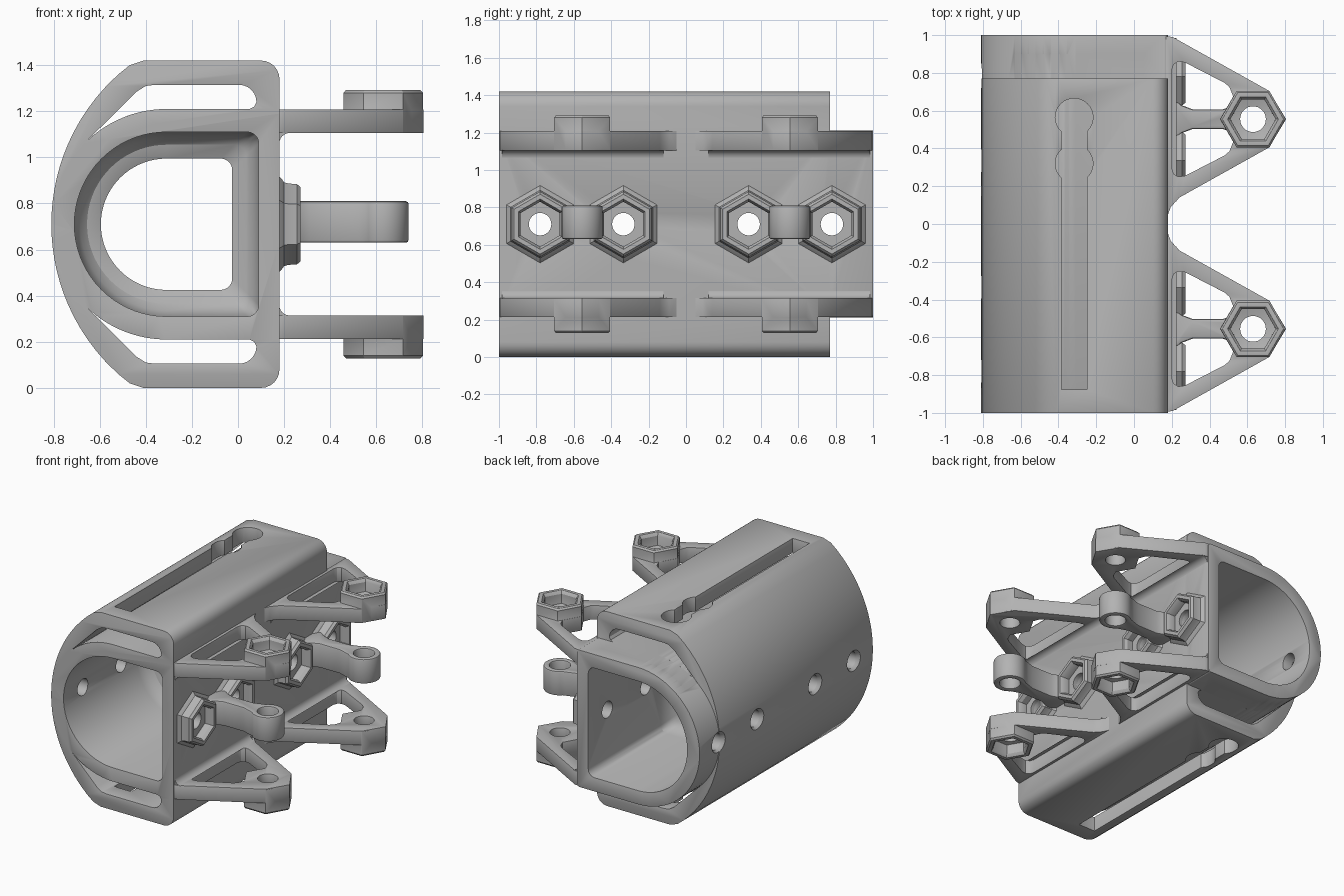
import bpy, bmesh
from math import cos, sin, radians, sqrt

cube = bpy.data.objects.get("Cube")
if cube:
    bpy.data.objects.remove(cube, do_unlink=True)

grey = bpy.data.materials.new("plain grey")
grey.use_nodes = True
GREY = (0.45, 0.45, 0.45, 1)
grey.diffuse_color = GREY
grey.node_tree.nodes["Principled BSDF"].inputs["Base Color"].default_value = GREY

MID = 0.71    # height of the symmetry plane
LUG_Y = 0.555  # lug position along the body
PIN_X = 0.63   # pin hole position


def arc(cx, cy, r, a0, a1, n):
    return [(cx + r * cos(radians(a0 + (a1 - a0) * i / n)),
             cy + r * sin(radians(a0 + (a1 - a0) * i / n))) for i in range(n + 1)]


def ring(cx, cy, r, n=32, turn=0):
    return arc(cx, cy, r, turn, turn + 360, n)[:-1]


def loft(name, sections, axis):
    """Closed solid through (outline, distance) sections along an axis."""
    place = {"x": lambda u, v, d: (d, u, v),
             "y": lambda u, v, d: (u, d, v),
             "z": lambda u, v, d: (u, v, d)}[axis]
    bm = bmesh.new()
    rows = [[bm.verts.new(place(u, v, d)) for u, v in pts] for pts, d in sections]
    n = len(rows[0])
    for a, b in zip(rows, rows[1:]):
        for i in range(n):
            bm.faces.new((a[i], a[(i + 1) % n], b[(i + 1) % n], b[i]))
    bm.faces.new(rows[0])
    bm.faces.new(rows[-1])
    bmesh.ops.recalc_face_normals(bm, faces=bm.faces)
    mesh = bpy.data.meshes.new(name)
    bm.to_mesh(mesh)
    bm.free()
    mesh.materials.append(grey)
    obj = bpy.data.objects.new(name, mesh)
    bpy.context.collection.objects.link(obj)
    return obj


def prism(name, pts, axis, lo, hi):
    return loft(name, [(pts, lo), (pts, hi)], axis)


def bake(obj):
    deps = bpy.context.evaluated_depsgraph_get()
    mesh = bpy.data.meshes.new_from_object(obj.evaluated_get(deps))
    obj.modifiers.clear()
    obj.data = mesh


def combine(obj, operation, *others):
    for other in others:
        mod = obj.modifiers.new("combine", "BOOLEAN")
        mod.operation, mod.solver, mod.object = operation, "EXACT", other
        bake(obj)
        bpy.data.objects.remove(other, do_unlink=True)


def finish(obj, width):
    if width:
        mod = obj.modifiers.new("soft edges", "BEVEL")
        mod.width, mod.segments = width, 2
        mod.limit_method, mod.angle_limit = "ANGLE", radians(40)
        bake(obj)
    bpy.ops.object.select_all(action="DESELECT")
    obj.select_set(True)
    bpy.context.view_layer.objects.active = obj
    bpy.ops.object.shade_smooth_by_angle(angle=radians(30))


def flip(pts):
    return [(x, 2 * MID - z) for x, z in reversed(pts)]


def d_shape(r, right, corner):
    top = arc(right - corner, MID + r - corner, corner, 0, 90, 6)
    return flip(top) + top + arc(-0.31, MID, r, 90, 270, 36)


# Body: bowed outer shell around a longer D-shaped tube
R = 0.873
bow = [(R - 0.81 - sqrt(R * R - h * h), MID + h)
       for h in [0.65 - 0.05 * i for i in range(27)]]
top = arc(0.1, 1.34, 0.08, 0, 90, 6) + [(-0.41, 1.42), (-0.47, 1.4)]
shell = flip(top) + top + bow
shell = [(x, min(max(z, 0), 1.42)) for x, z in shell]
body = prism("body", shell, "y", -1, 0.77)
combine(body, "UNION", prism("tube", d_shape(0.5, 0.18, 0.02), "y", -1, 1))

# Bore with a filleted stop in the middle
steps = [(1.1, 0), (0.16, 0), (0.1, 0.025), (0.07, 0.055), (0.055, 0.115)]
steps = [(-y, t) for y, t in steps] + [(y, t) for y, t in reversed(steps)]
combine(body, "DIFFERENCE",
        loft("bore", [(d_shape(0.4 - t, 0.09 - t, 0.05), y) for y, t in steps], "y"))

# Openings between shell and tube, and keyhole slots in the shell
gap = arc(-0.31, MID, 0.5, 90, 133, 12) + [(-0.44, 1.285), (-0.4, 1.31), (-0.36, 1.315)]
gap += arc(0.005, 1.24, 0.075, 90, 0, 6) + [(0.07, 1.22), (0.05, 1.21)]
for side, outline in ((1, gap), (-1, flip(gap))):
    combine(body, "DIFFERENCE", prism("gap", outline, "y", -1.1, 0.9))
    lo, hi = MID + side * 0.56, MID + side * 0.8
    slot = [(-0.385, -0.875), (-0.25, -0.875), (-0.25, 0.56), (-0.385, 0.56)]
    combine(body, "DIFFERENCE", prism("slot", slot, "z", lo, hi),
            *[prism("keyhole", ring(-0.317, y, 0.1), "z", lo, hi) for y in (0.32, 0.565)])

# Screw holes across the body, with hexagonal nut pads
for y in (-0.78, -0.335, 0.335, 0.78):
    hole = [(0.09, -0.83), (0.06, -0.785), (0.06, 0.4)]
    combine(body, "DIFFERENCE", loft("hole", [(ring(y, MID, r), x) for r, x in hole], "x"))
    shape = [(0.215, 0.172), (0.2, 0.187), (0.182, 0.2), (0.176, 0.22),
             (0.175, 0.255), (0.16, 0.272)]
    pad = loft("nut_pad", [(ring(y, MID, r, 6, 30), x) for r, x in shape], "x")
    recess = [(0.12, 0.205), (0.12, 0.25), (0.14, 0.28)]
    combine(pad, "DIFFERENCE",
            loft("recess", [(ring(y, MID, r, 6, 30), x) for r, x in recess], "x"),
            prism("hole", ring(y, MID, 0.06), "x", 0, 0.4))
    finish(pad, 0)
finish(body, 0.012)

# Half outlines of the ear, its window and the middle lug, relative to the lug line
EAR = [(0.165, 0.505), (0.18, 0.505), (0.195, 0.465), (0.24, 0.415), (0.715, 0.15), (0.805, 0)]
REAR = [(0.165, 0.44), (0.205, 0.435), (0.715, 0.15)]
WINDOW = [(0.455, 0), (0.525, 0.12), (0.505, 0.17), (0.48, 0.192), (0.27, 0.3),
          (0.235, 0.305), (0.21, 0.29), (0.2, 0.26)]
LUG = [(0.165, 0.15), (0.2, 0.12), (0.25, 0.075), (0.31, 0.052), (0.47, 0.052), (0.525, 0.07)]

for sy in (1, -1):
    cy = sy * LUG_Y

    # Middle lug with a round eye
    half = LUG + arc(PIN_X, 0, 0.11, 135, 0, 14)
    outline = [(x, cy + y) for x, y in half] + [(x, cy - y) for x, y in half[-2::-1]]
    lug = prism("middle_lug", outline, "z", 0.63, 0.81)
    combine(lug, "DIFFERENCE", prism("eye", ring(PIN_X, cy, 0.068), "z", 0, 1.4))
    finish(lug, 0.012)

    # Upper and lower ears with hexagonal bosses
    for sz in (1, -1):
        def z(h):
            return MID + sz * h

        outline = [(x, cy - sy * y) for x, y in EAR]
        outline += [(x, cy + sy * y) for x, y in reversed(REAR)]
        ear = prism("upper_ear" if sz > 0 else "lower_ear", outline, "z", z(0.395), z(0.497))
        window = [(x, cy + y) for x, y in WINDOW] + [(x, cy - y) for x, y in WINDOW[:0:-1]]
        combine(ear, "DIFFERENCE", prism("window", window, "z", 0, 1.5))
        boss = [(0.173, 0.4), (0.173, 0.57), (0.162, 0.582)]
        combine(ear, "UNION", loft("boss", [(ring(PIN_X, cy, r, 6), z(h)) for r, h in boss], "z"))
        recess = [(0.12, 0.49), (0.12, 0.56), (0.14, 0.59)]
        combine(ear, "DIFFERENCE",
                loft("recess", [(ring(PIN_X, cy, r, 6), z(h)) for r, h in recess], "z"),
                prism("pin_hole", ring(PIN_X, cy, 0.068), "z", 0, 1.5))
        finish(ear, 0.008)

        # Fillet where the ear meets the body
        curve = [(0.17, z(0.4))] + [(x, z(h)) for x, h in arc(0.225, 0.35, 0.046, 90, 180, 6)]
        curve += [(0.17, z(0.35))]
        finish(prism("ear_fillet", curve, "y", sy * 0.12, sy * 0.985), 0)
